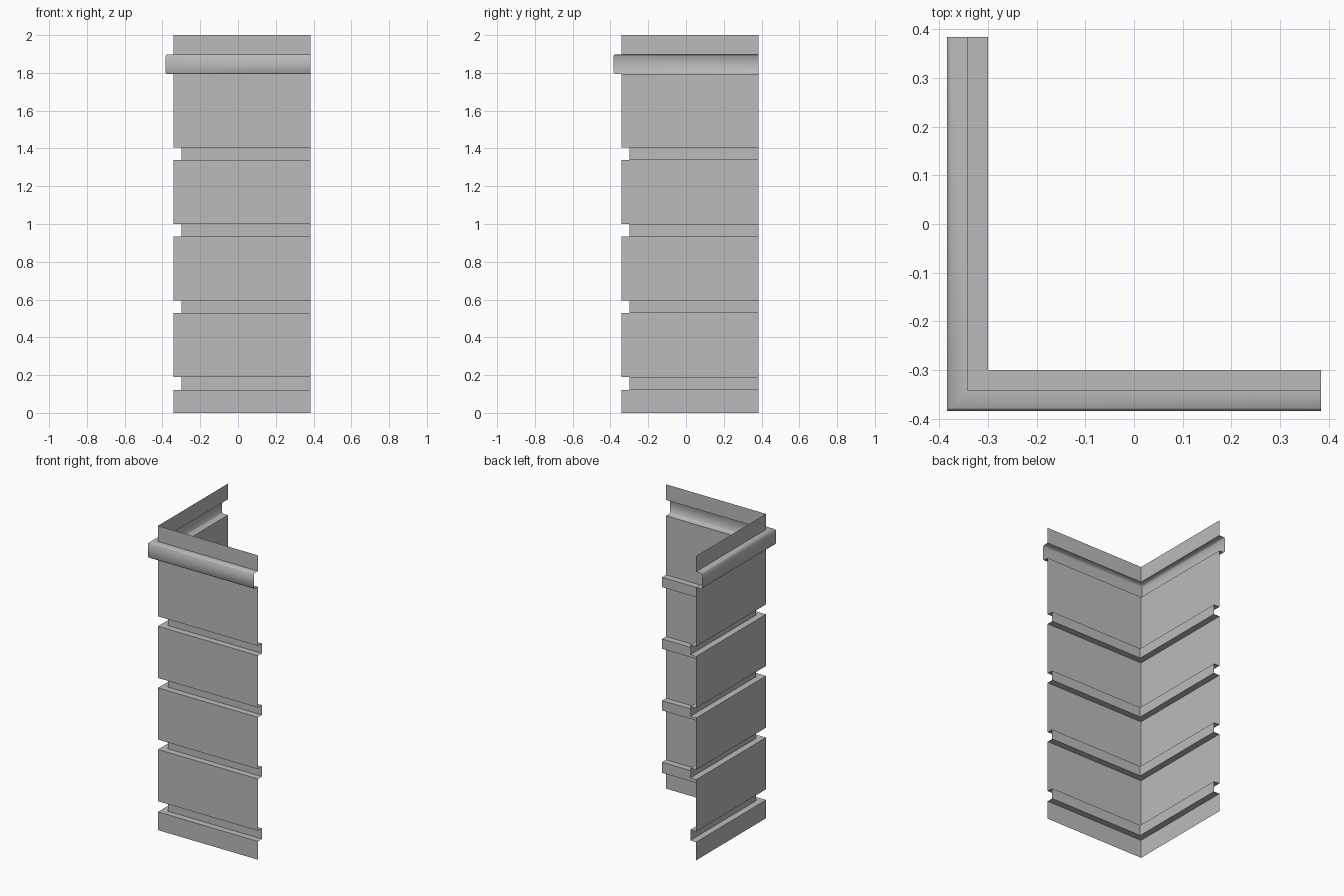
import bpy

cube = bpy.data.objects.get("Cube")
if cube:
    bpy.data.objects.remove(cube, do_unlink=True)

FACE, GROOVE, LEDGE, END = -0.342, -0.30, -0.384, 0.384

# Plain grey sheet metal
metal = bpy.data.materials.new("light_grey")
metal.use_nodes = True
grey = (0.5, 0.5, 0.5, 1)
metal.diffuse_color = grey
metal.node_tree.nodes["Principled BSDF"].inputs["Base Color"].default_value = grey

# Vertical section: four recessed grooves, then the projecting band and top strip
section = [(FACE, 0)]
for low, high in ((0.12, 0.19), (0.53, 0.595), (0.935, 1.0), (1.34, 1.405)):
    section += [(FACE, low), (GROOVE, low), (GROOVE, high), (FACE, high)]
soft = 0.007
section += [(FACE, 1.793), (LEDGE + soft, 1.793), (LEDGE, 1.793 + soft),
            (LEDGE, 1.897 - soft), (LEDGE + soft, 1.897), (FACE, 1.897), (FACE, 2.0)]

# Sweep the section around the mitred corner: side end, corner, front end
verts, faces = [], []
for d, z in section:
    verts += [(d, END, z), (d, d, z), (END, d, z)]
for row in range(len(section) - 1):
    for col in range(2):
        a = row * 3 + col
        faces.append((a, a + 1, a + 4, a + 3))

mesh = bpy.data.meshes.new("corner_cladding")
mesh.from_pydata(verts, [], faces)
mesh.materials.append(metal)
panel = bpy.data.objects.new("corner_cladding", mesh)
bpy.context.collection.objects.link(panel)

# Soften only the rounded band edges
bpy.context.view_layer.objects.active = panel
panel.select_set(True)
bpy.ops.object.shade_smooth_by_angle(angle=0.87)
